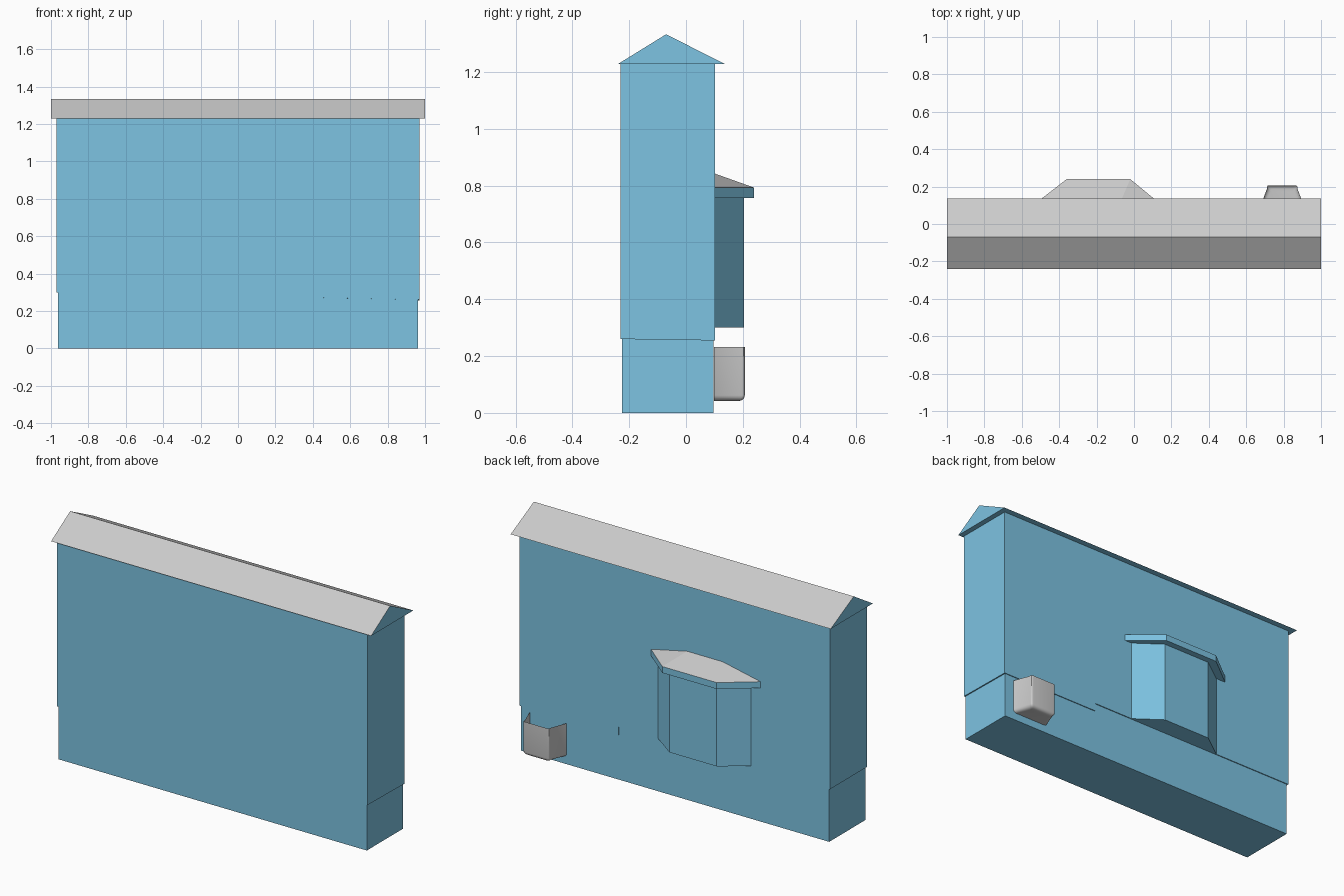
import bpy, bmesh, math

if "Cube" in bpy.data.objects:
    bpy.data.objects.remove(bpy.data.objects["Cube"])

def material(name, rgb):
    m = bpy.data.materials.new(name)
    m.diffuse_color = (*rgb, 1)
    m.use_nodes = True
    m.node_tree.nodes["Principled BSDF"].inputs["Base Color"].default_value = m.diffuse_color
    return m

BLUE = material("wall blue", (0.205, 0.546, 0.76))
GRAY = material("roof gray", (0.6, 0.6, 0.6))

def build(name, verts, faces, mats, rule=None, closed=True):
    """Mesh from points and faces; rule(face) picks the material index."""
    bm = bmesh.new()
    vs = [bm.verts.new(v) for v in verts]
    for f in faces:
        bm.faces.new([vs[i] for i in f])
    if closed:
        bmesh.ops.recalc_face_normals(bm, faces=bm.faces[:])
    bm.normal_update()
    for f in bm.faces:
        f.material_index = rule(f) if rule else 0
    me = bpy.data.meshes.new(name)
    bm.to_mesh(me)
    bm.free()
    for m in mats:
        me.materials.append(m)
    ob = bpy.data.objects.new(name, me)
    bpy.context.collection.objects.link(ob)
    return ob

def loft(name, rings, mats, rule=None):
    """Closed solid through rings with equal point counts."""
    n = len(rings[0])
    verts = [p for r in rings for p in r]
    faces = [list(range(n)), list(range(len(verts) - n, len(verts)))]
    for k in range(len(rings) - 1):
        for i in range(n):
            j = (i + 1) % n
            faces.append([k*n + i, k*n + j, (k+1)*n + j, (k+1)*n + i])
    return build(name, verts, faces, mats, rule)

def ring(plan, z):
    return [(x, y, z) for x, y in plan]

def rect(x0, x1, y0, y1):
    return [(x0, y0), (x1, y0), (x1, y1), (x0, y1)]

def upward(f):
    return 1 if f.normal.z > 0.2 else 0

# Foundation, slightly inset
base = rect(-0.963, 0.963, -0.225, 0.097)
loft("foundation", [ring(base, 0), ring(base, 0.30)], [BLUE])

# Upper wall: its lower edge slopes at the front and steps down at the back
x0, x1, y0, y1, xs, top = -0.97, 0.97, -0.23, 0.102, 0.35, 1.228
low = [(x0, y0, 0.30), (xs, y0, 0.273), (xs, y1, 0.30), (x0, y1, 0.30)]
loft("upper_wall", [low, ring(rect(x0, xs, y0, y1), top)], [BLUE])
low = [(xs, y0, 0.273), (x1, y0, 0.26), (x1, y1, 0.255), (xs, y1, 0.255)]
loft("upper_wall_end", [low, ring(rect(xs, x1, y0, y1), top)], [BLUE])

# Gable roof: gray slopes, blue gable ends and underside
gable = [(-0.24, 1.228), (0.137, 1.228), (-0.07, 1.333)]
loft("main_roof", [[(x, y, z) for y, z in gable] for x in (-1, 1)],
     [BLUE, GRAY], upward)

# Bay window body
bay = [(-0.48, 0.10), (0.105, 0.10), (-0.04, 0.205), (-0.335, 0.205)]
loft("bay_window", [ring(bay, 0.30), ring(bay, 0.77)], [BLUE])

# Bay roof with blue fascia and gray hipped top
eave = [(-0.54, 0.10), (0.15, 0.10), (-0.02, 0.24), (-0.36, 0.24)]
verts = ring(eave, 0.757) + ring(eave, 0.793) + [(-0.30, 0.10, 0.843), (-0.08, 0.10, 0.843)]
faces = [(0, 1, 2, 3), (0, 1, 5, 4), (1, 2, 6, 5), (2, 3, 7, 6), (3, 0, 4, 7),
         (4, 5, 9, 8), (5, 6, 9), (6, 7, 8, 9), (7, 4, 8)]
build("bay_roof", verts, faces, [BLUE, GRAY], upward)

# Window well: open-topped shell with rounded corners and bottom edge
def well_plan(inset):
    pts = [(0.908 - inset, 0.098)]
    corner, far = (0.877, 0.207 - inset), 0.016
    d = (0.25, 0.97)
    a = (corner[0] - inset - far*d[0], corner[1] - far*d[1])
    c = (corner[0] - inset - far, corner[1])
    b = (corner[0] - inset, corner[1])
    for i in range(5):
        t = i / 4
        pts.append(tuple((1-t)**2*a[k] + 2*t*(1-t)*b[k] + t*t*c[k] for k in (0, 1)))
    mid = 0.7925
    return pts + [(2*mid - x, y) for x, y in reversed(pts)]

R = 0.02
levels = [(0.0, 0.232)] + [(R*(1 - math.cos(a)), 0.042 + R*(1 - math.sin(a)))
                           for a in (i*math.pi/8 for i in range(5))]
verts = [p for inset, z in levels for p in ring(well_plan(inset), z)]
n = len(well_plan(0))
faces = [(k*n + i, (k+1)*n + i, (k+1)*n + i + 1, k*n + i + 1)
         for k in range(len(levels) - 1) for i in range(n - 1)]
faces.append(list(range((len(levels) - 1)*n, len(levels)*n))[::-1])
well = build("window_well", verts, faces, [GRAY], closed=False)
# Make the shell face outward
bm = bmesh.new()
bm.from_mesh(well.data)
bm.normal_update()
if min(bm.faces, key=lambda f: f.calc_center_median().z).normal.z > 0:
    bmesh.ops.reverse_faces(bm, faces=bm.faces[:])
bmesh.ops.recalc_face_normals(bm, faces=bm.faces[:])
bm.to_mesh(well.data)
bm.free()
bpy.context.view_layer.objects.active = well
well.select_set(True)
bpy.ops.object.shade_smooth_by_angle(angle=math.radians(35))
